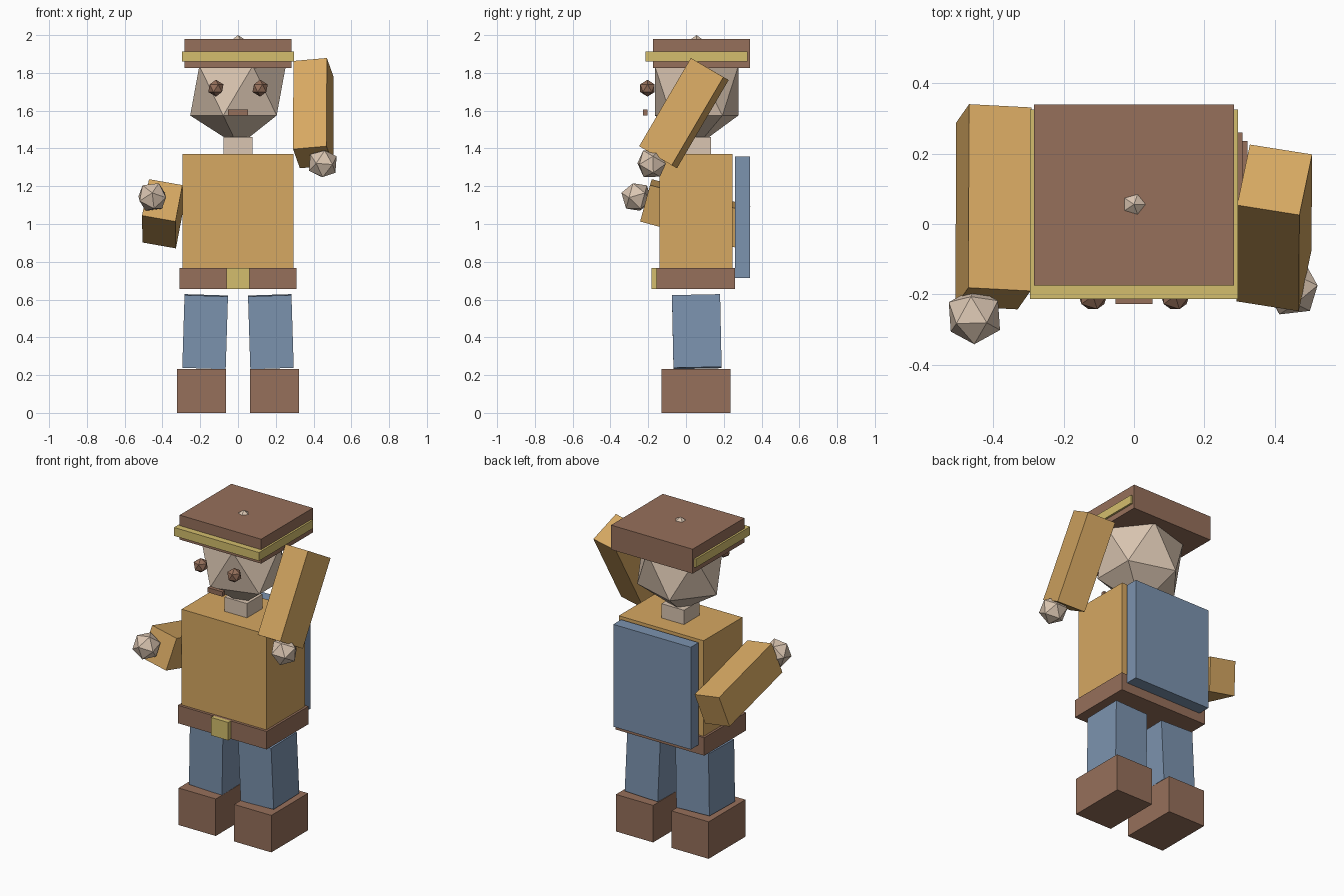
import bpy
from math import radians
from mathutils import Vector

old = bpy.data.objects.get("Cube")
if old:
    bpy.data.objects.remove(old, do_unlink=True)


def material(name, rgb):
    """Flat material from 8-bit sRGB, stored as linear values."""
    lin = [((c / 255 + 0.055) / 1.055) ** 2.4 for c in rgb] + [1.0]
    mat = bpy.data.materials.new(name)
    mat.use_nodes = True
    mat.diffuse_color = lin
    mat.node_tree.nodes["Principled BSDF"].inputs["Base Color"].default_value = lin
    return mat


LEATHER = material("brown leather", (150, 112, 91))
TUNIC = material("ochre cloth", (214, 168, 98))
DENIM = material("dusty blue", (124, 147, 175))
BRASS = material("pale brass", (212, 190, 109))
SKIN = material("skin", (218, 197, 177))


def finish(name, mat):
    obj = bpy.context.object
    obj.name = obj.data.name = name
    obj.data.materials.append(mat)
    return obj


def tilted_box(name, mat, centre, size, degrees):
    bpy.ops.mesh.primitive_cube_add(
        size=1, location=centre, rotation=[radians(d) for d in degrees])
    bpy.context.object.scale = size
    return finish(name, mat)


def box(name, mat, x, y, z):
    """Upright box from its x, y and z ranges."""
    low, high = Vector((x[0], y[0], z[0])), Vector((x[1], y[1], z[1]))
    return tilted_box(name, mat, (low + high) / 2, high - low, (0, 0, 0))


def gem(name, mat, centre, radii, degrees=(0, 0, 0)):
    """Twenty-sided ball."""
    bpy.ops.mesh.primitive_ico_sphere_add(
        subdivisions=1, radius=1, location=centre,
        rotation=[radians(d) for d in degrees])
    bpy.context.object.scale = radii
    return finish(name, mat)


# Torso, belt and backpack
box("torso", TUNIC, (-0.295, 0.295), (-0.14, 0.247), (0.768, 1.37))
box("belt", LEATHER, (-0.309, 0.309), (-0.157, 0.26), (0.655, 0.768))
box("buckle", BRASS, (-0.06, 0.06), (-0.183, -0.1), (0.655, 0.768))
box("backpack", DENIM, (-0.27, 0.27), (0.26, 0.338), (0.713, 1.357))

# Legs, boots and eyes, one on each side
for side, s in (("left", 1), ("right", -1)):
    tilted_box(side + "_leg", DENIM, (s * 0.174, 0.057, 0.43),
               (0.23, 0.255, 0.385), (1.2, -1.8 * s, 0))
    box(side + "_boot", LEATHER, sorted((s * 0.064, s * 0.323)),
        (-0.13, 0.236), (0, 0.233))
    gem(side + "_eye", LEATHER, (s * 0.117, -0.204, 1.719), [0.045] * 3)

# Neck, head and mouth
box("neck", SKIN, (-0.078, 0.078), (-0.022, 0.132), (1.37, 1.46))
gem("head", SKIN, (0, 0.056, 1.706), (0.283, 0.26, 0.294))
box("mouth", LEATHER, (-0.052, 0.052), (-0.228, -0.204), (1.575, 1.605))

# Hat with its band
box("hat", LEATHER, (-0.284, 0.284), (-0.175, 0.34), (1.825, 1.979))
box("hat_band", BRASS, (-0.296, 0.296), (-0.214, 0.325), (1.86, 1.913))

# Arms: the left one raised with a bent hand, the right one reaching forward
ARM = (0.18, 0.203, 0.541)
LEFT_TURN, RIGHT_TURN = (-30, -5, -9), (74.5, 10, -3)
tilted_box("left_arm", TUNIC, (0.399, -0.011, 1.587), ARM, LEFT_TURN)
gem("left_hand", SKIN, (0.449, -0.182, 1.32), [0.083] * 3, LEFT_TURN)
tilted_box("right_arm", TUNIC, (-0.4, 0.049, 1.054), ARM, RIGHT_TURN)
gem("right_hand", SKIN, (-0.454, -0.262, 1.143), [0.083] * 3, RIGHT_TURN)
